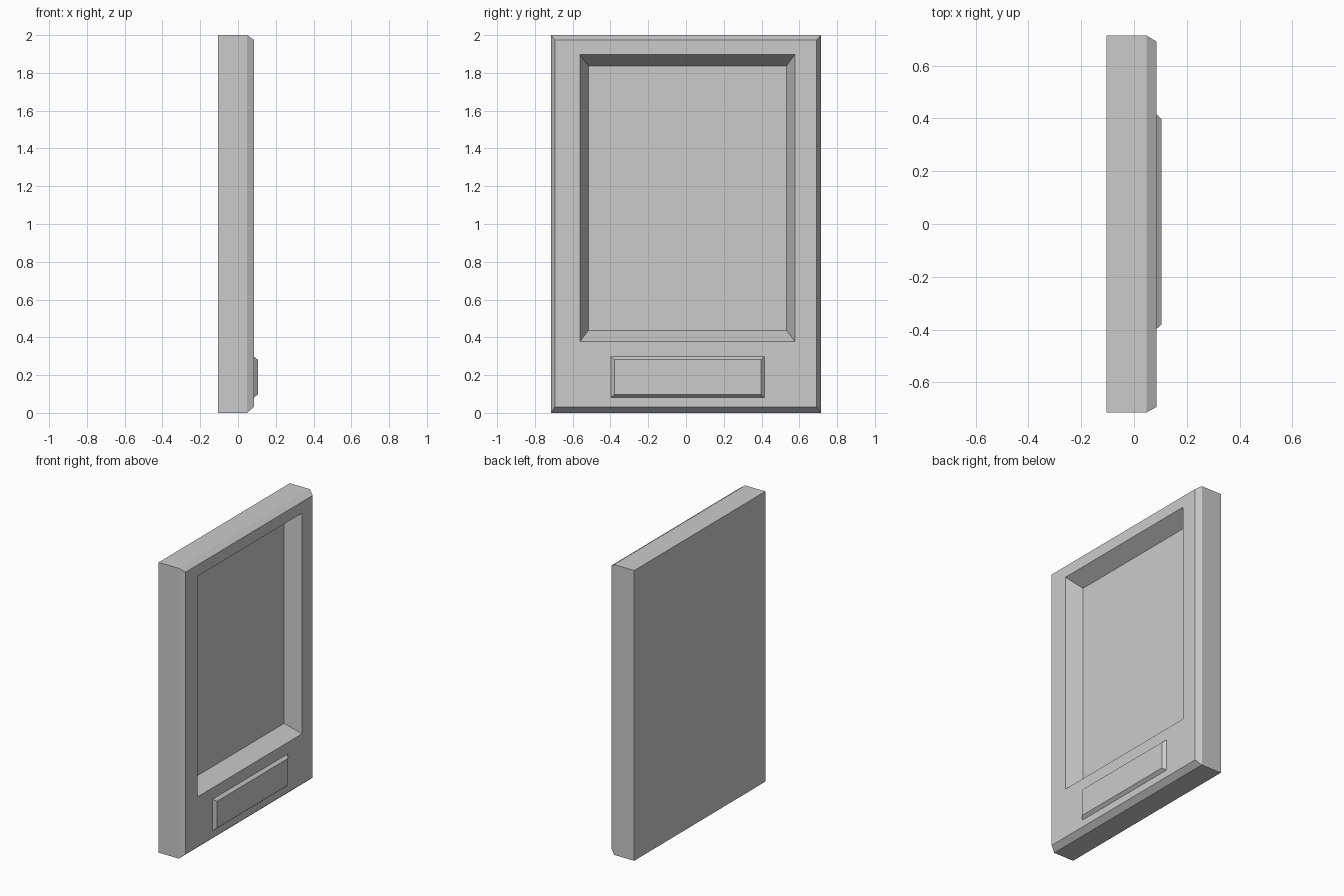
import bpy, bmesh

if "Cube" in bpy.data.objects:
    bpy.data.objects.remove(bpy.data.objects["Cube"])


def ring_loft(name, rings):
    """Skin a stack of rectangles (x, y0, y1, z0, z1) and cap both ends."""
    bm = bmesh.new()
    loops = [[bm.verts.new((x, y, z)) for y, z in
              ((y0, z0), (y1, z0), (y1, z1), (y0, z1))]
             for x, y0, y1, z0, z1 in rings]
    for a, b in zip(loops, loops[1:]):
        for i in range(4):
            j = (i + 1) % 4
            bm.faces.new((a[i], a[j], b[j], b[i]))
    bm.faces.new(loops[0][::-1])
    bm.faces.new(loops[-1])
    bmesh.ops.recalc_face_normals(bm, faces=bm.faces)
    mesh = bpy.data.meshes.new(name)
    bm.to_mesh(mesh)
    bm.free()
    obj = bpy.data.objects.new(name, mesh)
    bpy.context.collection.objects.link(obj)
    return obj


# Slab with chamfered front rim and a sloped-wall recess
ring_loft("panel_frame", [
    (-0.105, -0.714, 0.714, 0.0, 2.0),
    (0.048, -0.714, 0.714, 0.0, 2.0),
    (0.085, -0.694, 0.692, 0.032, 1.975),
    (0.085, -0.562, 0.577, 0.377, 1.897),
    (-0.021, -0.517, 0.532, 0.437, 1.837),
])

# Raised chamfered plate below the recess
ring_loft("lower_plate", [
    (0.085, -0.398, 0.416, 0.081, 0.298),
    (0.105, -0.379, 0.396, 0.098, 0.282),
])
